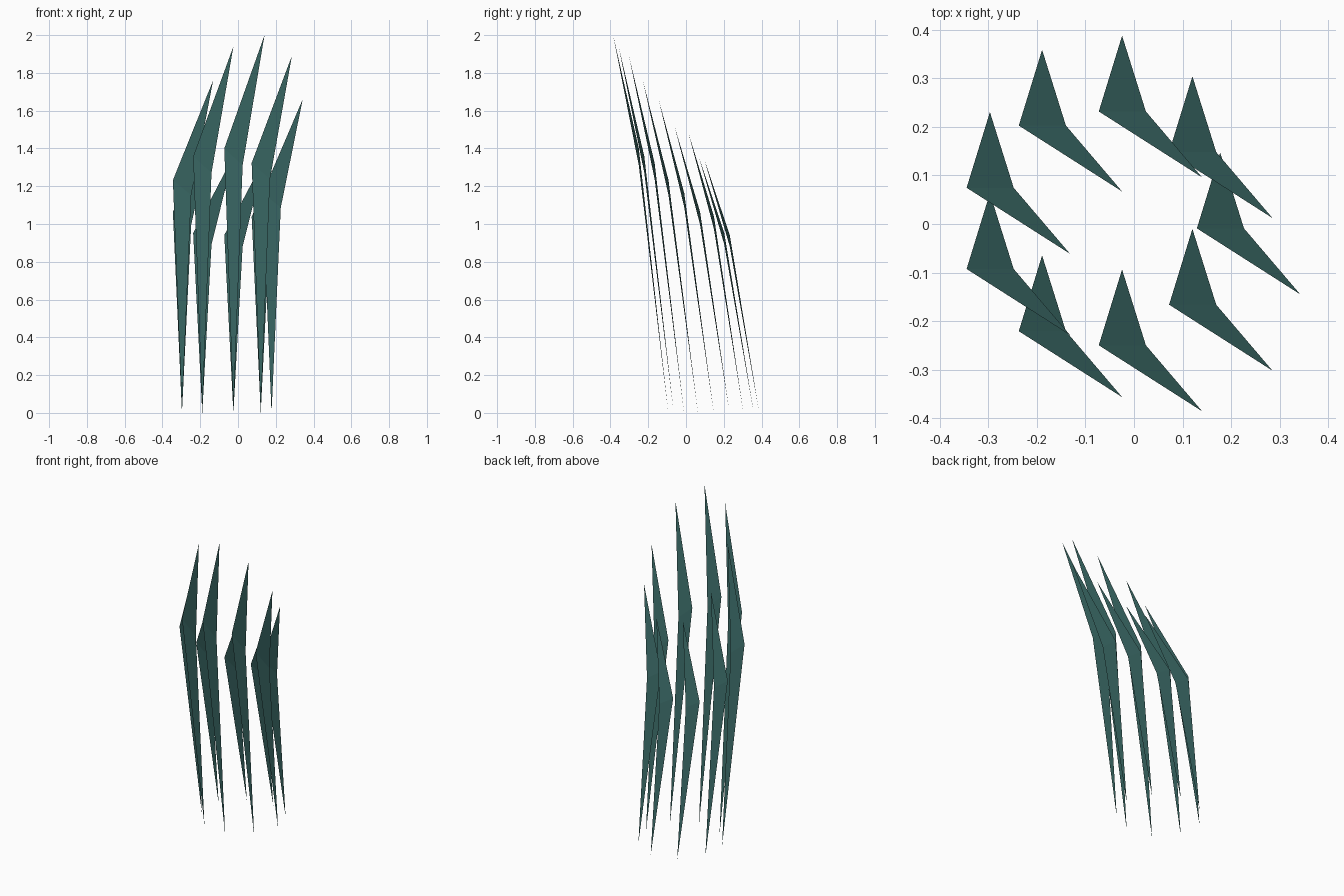
import bpy, bmesh
from math import radians, cos, sin

if "Cube" in bpy.data.objects:
    bpy.data.objects.remove(bpy.data.objects["Cube"])

mat = bpy.data.materials.new("dark_teal")
mat.diffuse_color = (0.045, 0.15, 0.14, 1)
mat.use_nodes = True
mat.node_tree.nodes["Principled BSDF"].inputs["Base Color"].default_value = mat.diffuse_color

CENTRE_X, CENTRE_Y, RADIUS = -0.067, 0.147, 0.2445
# blade heights, counter-clockwise from +x
HEIGHTS = [1.66, 1.485, 1.345, 1.36, 1.52, 1.76, 1.94, 2.0, 1.89]


def grass_blade(index, x, y, height):
    """Flat pointed blade: lower and upper triangle bent at the widest line."""
    bm = bmesh.new()
    root, left, right, tip = [bm.verts.new(p) for p in (
        (0, 0, 0),
        (-0.048, -0.156, 0.70 * height),
        (0.049, -0.156, 0.655 * height),
        (0.165, -0.292, height))]
    bm.faces.new((root, right, left))
    bm.faces.new((left, right, tip))
    mesh = bpy.data.meshes.new(f"grass_blade_{index}")
    bm.to_mesh(mesh)
    bm.free()
    mesh.materials.append(mat)
    blade = bpy.data.objects.new(f"grass_blade_{index}", mesh)
    blade.location = (x, y, 0)
    bpy.context.collection.objects.link(blade)


# ring of blades, all leaning the same way
for i, h in enumerate(HEIGHTS):
    a = radians(i * 360 / len(HEIGHTS))
    grass_blade(i + 1, CENTRE_X + RADIUS * cos(a), CENTRE_Y + RADIUS * sin(a), h)
